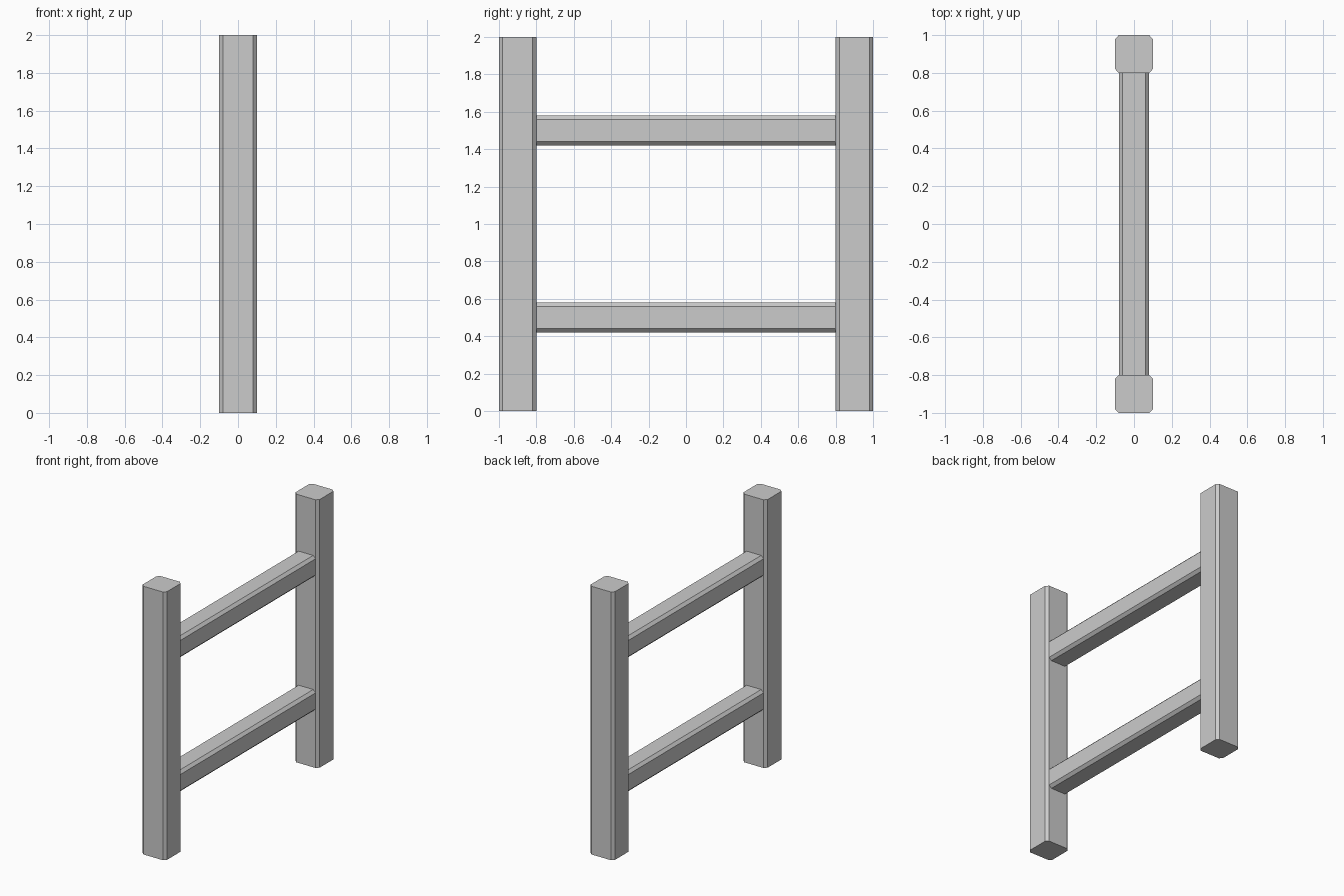
import bpy
import bmesh
from mathutils import Matrix

if "Cube" in bpy.data.objects:
    bpy.data.objects.remove(bpy.data.objects["Cube"])


def chamfered_bar(name, size, length, cut, matrix):
    """Square bar with chamfered long edges, running along local z from 0."""
    h = size / 2
    k = h - cut
    profile = [(k, -h), (h, -k), (h, k), (k, h), (-k, h), (-h, k), (-h, -k), (-k, -h)]
    bm = bmesh.new()
    base = bm.faces.new([bm.verts.new((x, y, 0)) for x, y in profile])
    ext = bmesh.ops.extrude_face_region(bm, geom=[base], use_keep_orig=True)
    top = [v for v in ext["geom"] if isinstance(v, bmesh.types.BMVert)]
    bmesh.ops.translate(bm, verts=top, vec=(0, 0, length))
    bmesh.ops.recalc_face_normals(bm, faces=bm.faces)
    bm.transform(matrix)
    mesh = bpy.data.meshes.new(name)
    bm.to_mesh(mesh)
    bm.free()
    obj = bpy.data.objects.new(name, mesh)
    bpy.context.collection.objects.link(obj)
    return obj


# Upright posts
for name, y in (("front_post", -0.9), ("back_post", 0.9)):
    chamfered_bar(name, 0.2, 2.0, 0.02, Matrix.Translation((0, y, 0)))

# Horizontal rails between the posts
for name, z in (("lower_rail", 0.5), ("upper_rail", 1.5)):
    along_y = Matrix.Translation((0, -0.8, z)) @ Matrix.Rotation(-1.5707963, 4, "X")
    chamfered_bar(name, 0.16, 1.6, 0.02, along_y)
